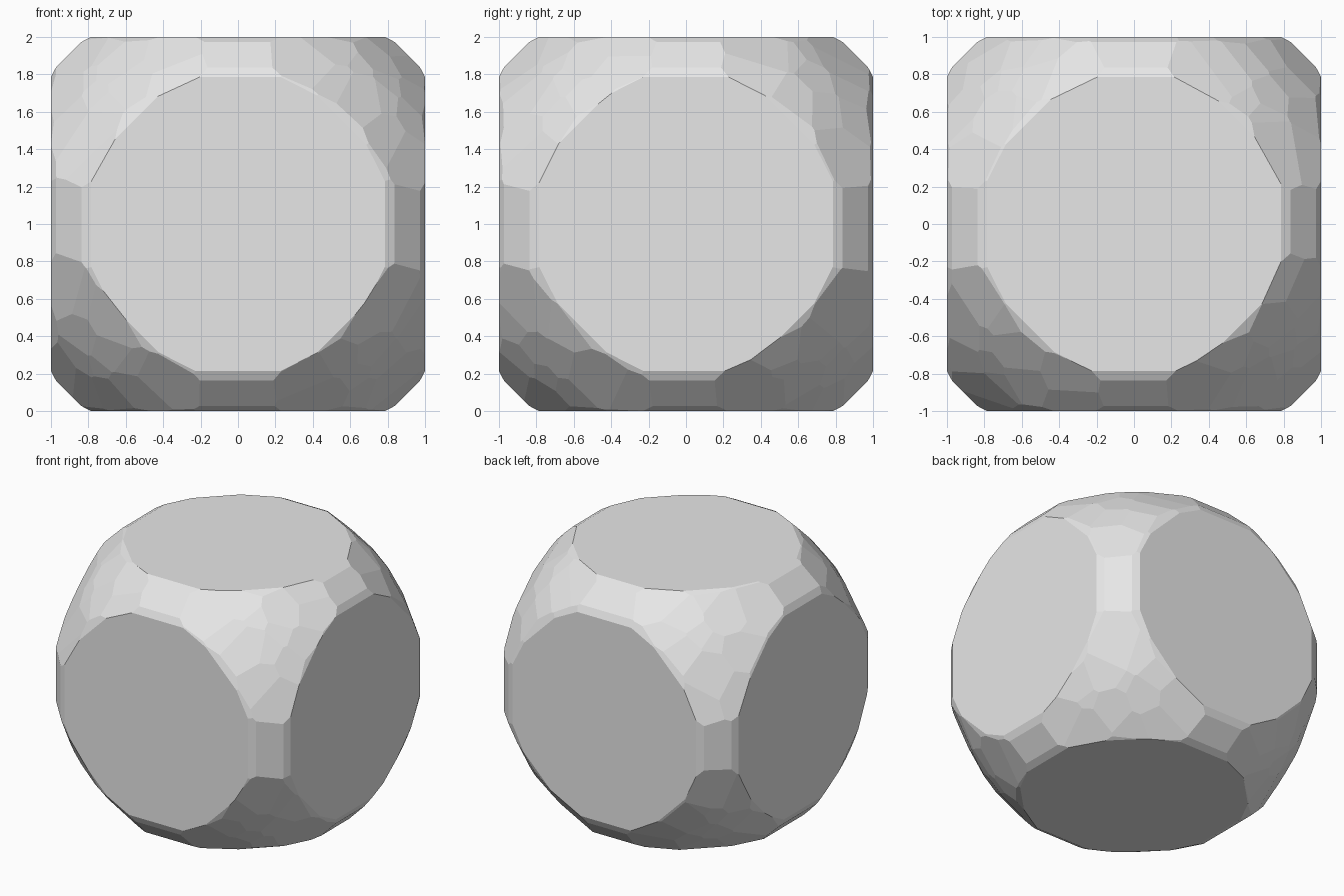
import bpy
import bmesh
import random
from itertools import product
from math import cos, sin, sqrt, pi, radians
from mathutils import Vector

random.seed(4)

default = bpy.data.objects.get("Cube")
if default:
    bpy.data.objects.remove(default, do_unlink=True)

grey = bpy.data.materials.new("plain grey")
grey.use_nodes = True
grey.diffuse_color = (0.8, 0.8, 0.8, 1)
grey.node_tree.nodes["Principled BSDF"].inputs["Base Color"].default_value = (0.8, 0.8, 0.8, 1)


def cut(bm, normal, distance):
    """Slice off everything beyond a plane and cap the opening."""
    normal = normal.normalized()
    result = bmesh.ops.bisect_plane(
        bm, geom=bm.verts[:] + bm.edges[:] + bm.faces[:], dist=0.00001,
        plane_co=normal * distance, plane_no=normal, clear_outer=True)
    rim = [e for e in result["geom_cut"]
           if isinstance(e, bmesh.types.BMEdge) and e.is_boundary]
    if len(rim) > 2:
        bmesh.ops.edgeloop_fill(bm, edges=rim)


# Block that the rounded die is carved from
bm = bmesh.new()
bmesh.ops.create_cube(bm, size=2)

# Twelve flat edge strips
for axis in range(3):
    for a, b in product((-1, 1), repeat=2):
        n = Vector((a, b, 0))
        cut(bm, Vector((n[axis], n[axis - 1], n[axis - 2])), 1.28)

# Small irregular facets over the eight rounded corners
count = 640
for i in range(count):
    z = 1 - 2 * (i + 0.5) / count
    turn = i * pi * (3 - sqrt(5))
    r = sqrt(1 - z * z)
    n = Vector((r * cos(turn), r * sin(turn), z))
    n += Vector([random.uniform(-0.035, 0.035) for _ in range(3)])
    n.normalize()
    size = [abs(c) for c in n]
    if min(size) > 0.27 and max(size) < 0.75:
        cut(bm, n, random.uniform(1.268, 1.278))

# Narrow chamfer ring around each of the six round flats
tilt = radians(27)
for axis in range(3):
    for side in (-1, 1):
        for quarter in range(4):
            for angle, radius in ((0, 0.785), (27, 0.804), (45, 0.785), (63, 0.804)):
                phi = radians(angle) + quarter * pi / 2
                n = Vector((0, 0, 0))
                n[axis] = side * cos(tilt)
                n[axis - 1] = sin(tilt) * cos(phi)
                n[axis - 2] = sin(tilt) * sin(phi)
                cut(bm, n, cos(tilt) + radius * sin(tilt))

bmesh.ops.remove_doubles(bm, verts=bm.verts[:], dist=0.0005)
bmesh.ops.recalc_face_normals(bm, faces=bm.faces[:])
bmesh.ops.translate(bm, verts=bm.verts[:], vec=(0, 0, 1))

mesh = bpy.data.meshes.new("rounded_die")
bm.to_mesh(mesh)
bm.free()
mesh.materials.append(grey)
bpy.context.collection.objects.link(bpy.data.objects.new("rounded_die", mesh))
